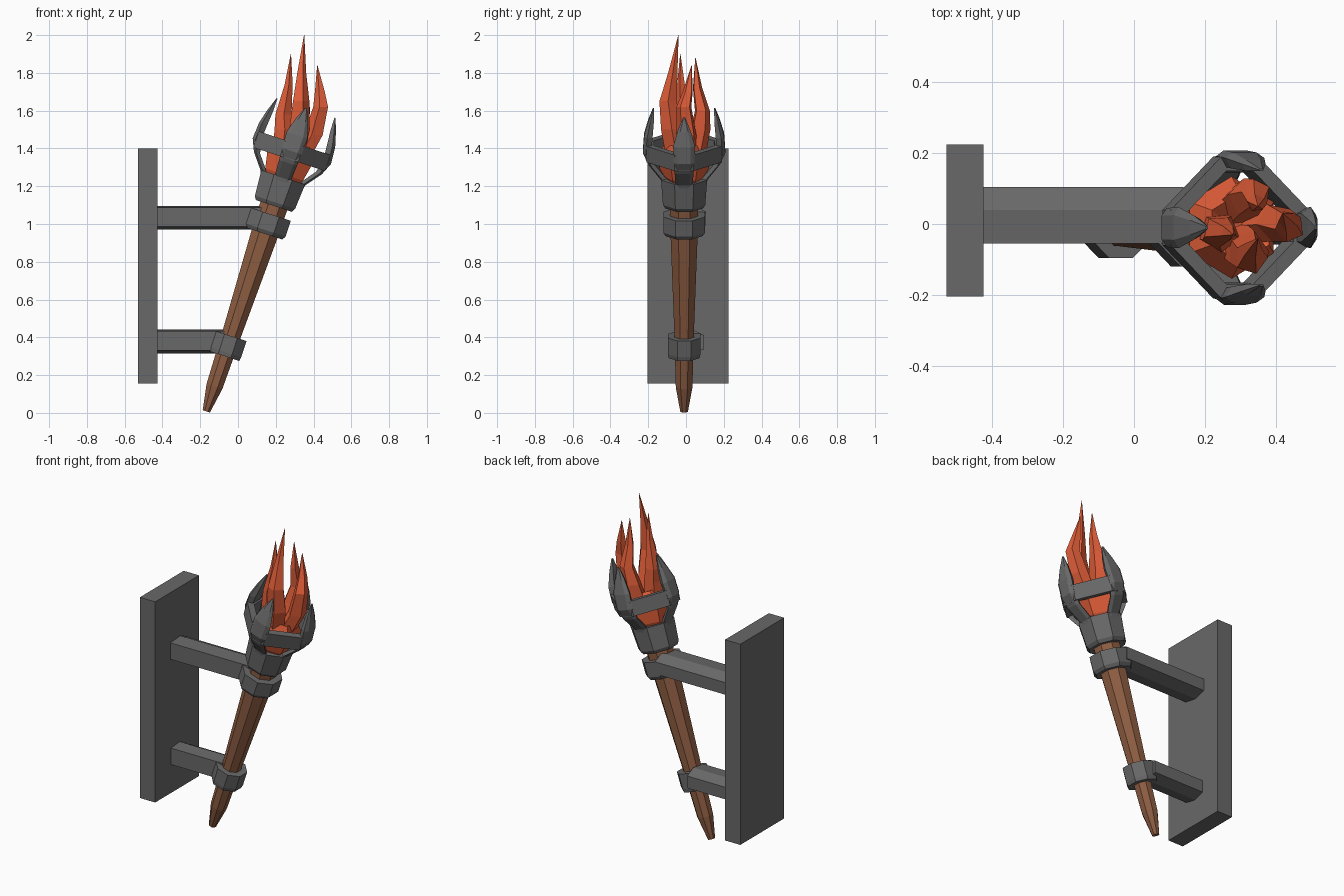
import bpy, bmesh, math
from mathutils import Vector, Matrix

if "Cube" in bpy.data.objects:
    bpy.data.objects.remove(bpy.data.objects["Cube"])

# Torch axis: leans toward +x from its foot
TILT = Matrix.Translation((-0.168, -0.01, 0.008)) @ Matrix.Rotation(math.radians(18.2), 4, 'Y')


def material(name, rgb):
    m = bpy.data.materials.new(name)
    m.diffuse_color = (*rgb, 1)
    m.use_nodes = True
    m.node_tree.nodes["Principled BSDF"].inputs["Base Color"].default_value = m.diffuse_color
    return m


METAL = material("dark_metal", (0.14, 0.14, 0.14))
WOOD = material("wood", (0.27, 0.11, 0.055))
FIRE = material("flame", (0.75, 0.11, 0.04))


def loft(name, sections, mat, matrix=Matrix(), closed=False):
    """Skin a list of equal-sized rings; cap the ends or join them in a loop."""
    bm = bmesh.new()
    rings = [[bm.verts.new(matrix @ Vector(p)) for p in s] for s in sections]
    n = len(rings[0])
    pairs = list(zip(rings, rings[1:] + rings[:1]))
    for a, b in pairs if closed else pairs[:-1]:
        for i in range(n):
            j = (i + 1) % n
            bm.faces.new((a[i], a[j], b[j], b[i]))
    if not closed:
        bm.faces.new(rings[0][::-1])
        bm.faces.new(rings[-1])
    bmesh.ops.remove_doubles(bm, verts=bm.verts, dist=0.0005)
    bmesh.ops.recalc_face_normals(bm, faces=bm.faces)
    me = bpy.data.meshes.new(name)
    bm.to_mesh(me)
    bm.free()
    ob = bpy.data.objects.new(name, me)
    bpy.context.collection.objects.link(ob)
    me.materials.append(mat)
    return ob


def circle(r, z, n=8):
    """Octagon with flats facing the axes; r is the distance to a flat."""
    R = r / math.cos(math.pi / n)
    return [(R * math.cos((i + .5) * 2 * math.pi / n),
             R * math.sin((i + .5) * 2 * math.pi / n), z) for i in range(n)]


def turned(name, profile, mat):
    return loft(name, [circle(r, z) for r, z in profile], mat, TILT)


# Wall plate
loft("wall_plate", [[(x, -.205, .155), (x, .225, .155), (x, .225, 1.4), (x, -.205, 1.4)]
                    for x in (-.53, -.425)], METAL)

# Support bars, faceted cross-section (y, z)
BAR = [(-.055, -.05), (-.055, .052), (.04, .06), (.105, .03), (.105, -.045), (.03, -.066)]
for name, end, zc, k in (("upper_bar", .14, 1.036, 1), ("lower_bar", -.075, .381, .9)):
    loft(name, [[(x, y * k, zc + z) for y, z in BAR] for x in (-.43, end)], METAL)

# Handle, collars and cup
turned("handle", [(.02, 0), (.044, .14), (.052, .45), (.072, 1.0), (.075, 1.2)], WOOD)
turned("lower_collar", [(.082, .308), (.086, .33), (.086, .42)], METAL)
turned("upper_collar", [(.098, .99), (.11, 1.01), (.11, 1.098)], METAL)
turned("cup", [(.1, 1.145), (.112, 1.165), (.122, 1.305), (.085, 1.305), (.07, 1.25)], METAL)

# Ring around the prongs: square with clipped corners
ring = []
for q in range(4):
    c, s = math.cos(q * math.pi / 2), math.sin(q * math.pi / 2)
    for t in (-.05, .05):
        ring.append([(r * c - t * k * s, r * s + t * k * c, z)
                     for r, k, z in ((.2, 1, 1.405), (.205, 1, 1.495),
                                     (.16, .8, 1.495), (.155, .8, 1.405))])
loft("ring", ring, METAL, TILT, closed=True)

# Four prongs: (radius, height, half width, thickness)
PRONG = [(.112, 1.24, .04, .03), (.124, 1.3, .045, .035), (.19, 1.385, .05, .035),
         (.218, 1.45, .055, .045), (.212, 1.54, .058, .045), (.19, 1.62, .035, .03),
         (.165, 1.69, .006, .006)]
for q in range(4):
    turn = TILT @ Matrix.Rotation(q * math.pi / 2, 4, 'Z')
    loft(f"prong_{q + 1}", [[(r - d, -w * .7, z), (r - d * .35, -w, z), (r, -w * .6, z),
                             (r, w * .6, z), (r - d * .35, w, z), (r - d, w * .7, z)]
                            for r, z, w, d in PRONG], METAL, turn)

# Flame core sitting in the cup
loft("flame_core", [circle(r, z, 6) for r, z in
                    ((.06, 1.24), (.105, 1.32), (.125, 1.42), (.085, 1.5), (.03, 1.46))],
     FIRE, TILT)

# Flame tongues: path points (x, y, z, radius)
TONGUES = [
    [(.29, -.05, 1.36, .06), (.32, -.075, 1.5, .06), (.33, -.095, 1.65, .048),
     (.335, -.07, 1.8, .026), (.35, -.04, 2.0, .001)],
    [(.23, -.02, 1.36, .055), (.245, -.025, 1.5, .055), (.24, -.02, 1.58, .045),
     (.268, -.025, 1.74, .022), (.28, -.03, 1.9, .001)],
    [(.34, 0, 1.36, .055), (.4, .005, 1.47, .055), (.44, -.01, 1.62, .042),
     (.435, .01, 1.7, .028), (.42, .03, 1.84, .001)],
    [(.29, .045, 1.36, .06), (.32, .075, 1.5, .055), (.345, .085, 1.6, .042),
     (.345, .06, 1.72, .026), (.35, .05, 1.88, .001)],
]
for n, path in enumerate(TONGUES):
    loft(f"flame_tongue_{n + 1}",
         [[(x + r * math.cos(a), y + r * math.sin(a), z)
           for a in (i * math.tau / 5 + n for i in range(5))] for x, y, z, r in path], FIRE)
